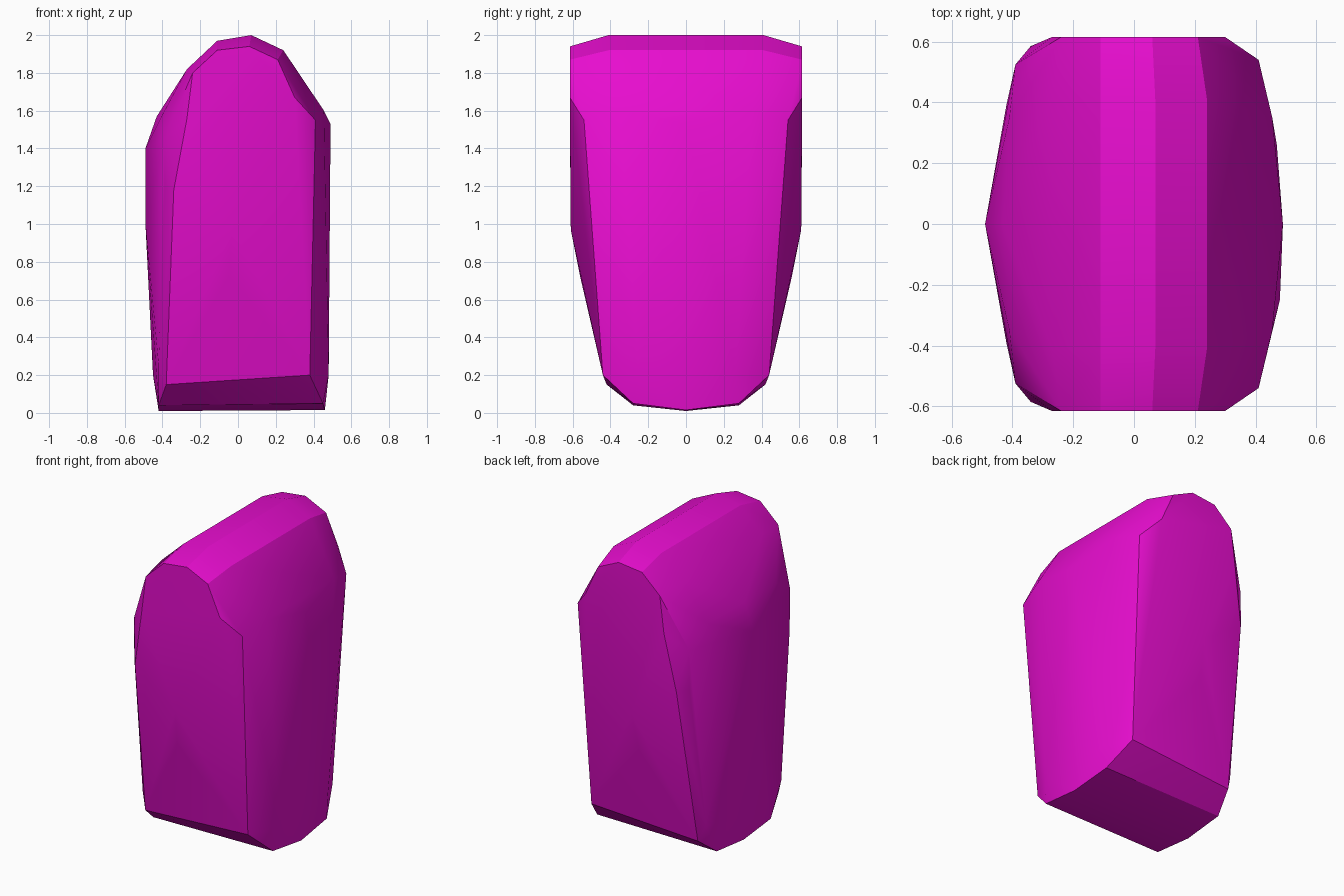
import bpy, bmesh, math

if "Cube" in bpy.data.objects:
    bpy.data.objects.remove(bpy.data.objects["Cube"])

# Gem colour
mat = bpy.data.materials.new("magenta crystal")
mat.diffuse_color = (0.8, 0.004, 0.62, 1)
mat.use_nodes = True
mat.node_tree.nodes["Principled BSDF"].inputs["Base Color"].default_value = mat.diffuse_color

# Points mirrored front to back (x, y, z)
end_face = [(x, 0.615, z) for x, z in
            ((-0.27, 1.56), (-0.24, 1.80), (-0.11, 1.92),
             (0.06, 1.94), (0.21, 1.87), (0.30, 1.67))]
end_face += [(-0.03, 0.61, 0.97), (-0.05, 0.56, 0.72), (-0.34, 0.585, 1.18)]
crown = [(-0.27, 0.41, 1.82), (-0.11, 0.41, 1.97),
         (0.07, 0.41, 2.0), (0.24, 0.41, 1.92)]
shoulders = [(-0.41, 0.35, 1.56), (-0.39, 0.525, 1.45), (-0.39, 0.52, 1.18),
             (0.39, 0.35, 1.67), (0.455, 0.35, 1.60), (0.41, 0.54, 1.55)]
foot = [(-0.38, 0.42, 0.15), (-0.42, 0.39, 0.25), (0.38, 0.44, 0.20),
        (-0.42, 0.28, 0.04), (0.45, 0.28, 0.05)]
pairs = end_face + crown + shoulders + foot

# Points on the middle line and the lower sides
middle = [(-0.49, 0, 1.40), (-0.49, 0, 1.0), (-0.43, 0, 1.57), (0.49, 0, 1.53),
          (-0.42, 0, 0.01), (0.46, 0, 0.015), (-0.45, 0.1, 0.2),
          (0.48, -0.25, 0.20), (0.47, 0.26, 0.20)]

# Faceted body wrapped around the points
bm = bmesh.new()
for p in [(x, s * y, z) for x, y, z in pairs for s in (-1, 1)] + middle:
    bm.verts.new(p)
hull = bmesh.ops.convex_hull(bm, input=bm.verts)
loose = {v for v in hull["geom_interior"] + hull["geom_unused"]
         if isinstance(v, bmesh.types.BMVert)}
bmesh.ops.delete(bm, geom=list(loose), context='VERTS')
bmesh.ops.dissolve_limit(bm, angle_limit=math.radians(2),
                         verts=bm.verts, edges=bm.edges)
bmesh.ops.recalc_face_normals(bm, faces=bm.faces)

mesh = bpy.data.meshes.new("crystal")
bm.to_mesh(mesh)
bm.free()
crystal = bpy.data.objects.new("crystal", mesh)
mesh.materials.append(mat)
bpy.context.collection.objects.link(crystal)

# Smooth over gentle facets, sharp on strong ones
bpy.context.view_layer.objects.active = crystal
crystal.select_set(True)
bpy.ops.object.shade_smooth_by_angle(angle=math.radians(30))
